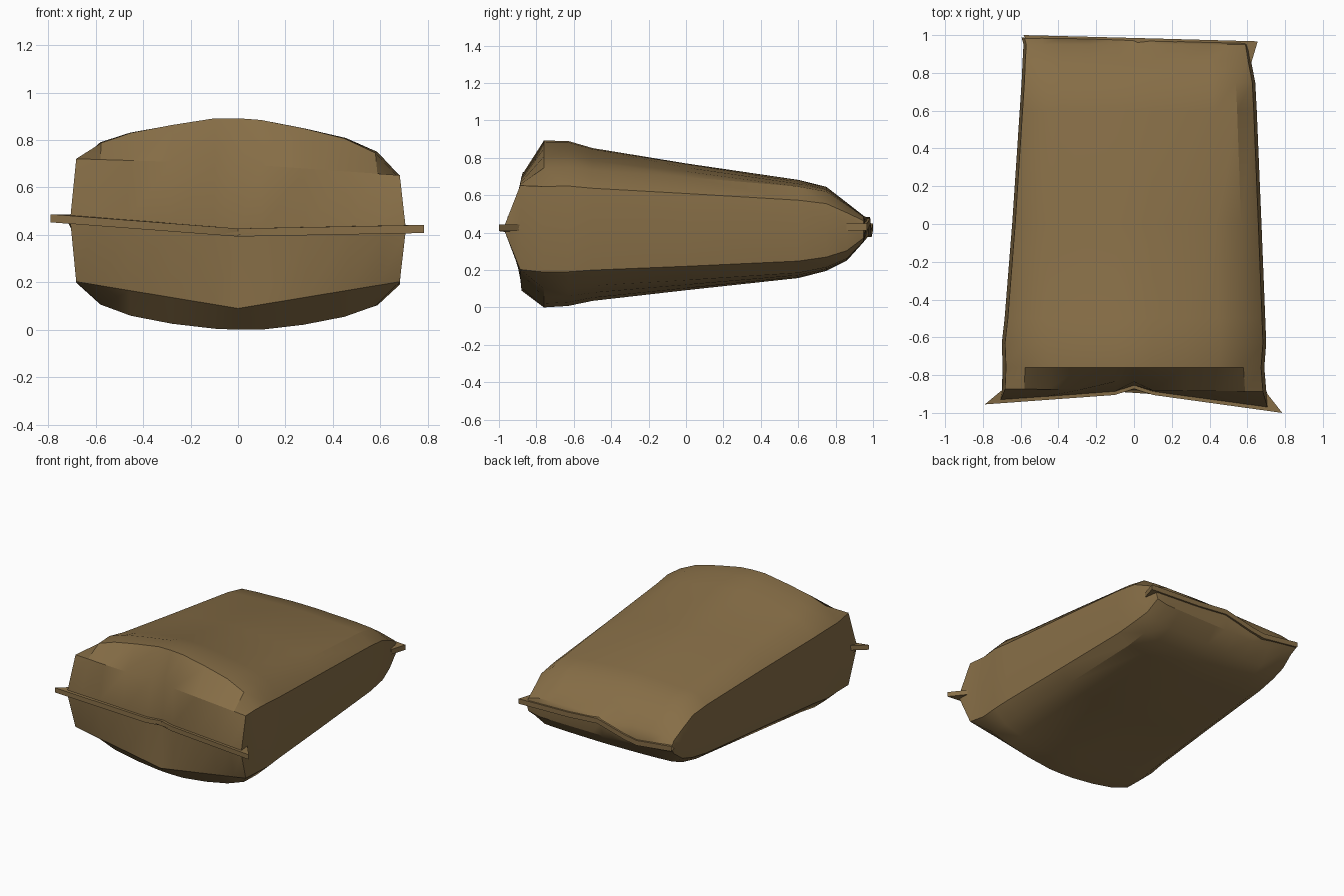
import bpy, bmesh, math

if "Cube" in bpy.data.objects:
    bpy.data.objects.remove(bpy.data.objects["Cube"])

mat = bpy.data.materials.new("burlap")
mat.diffuse_color = (0.24, 0.155, 0.062, 1)
mat.use_nodes = True
mat.node_tree.nodes["Principled BSDF"].inputs["Base Color"].default_value = mat.diffuse_color


def lerp_table(table, x):
    """Piecewise linear lookup in (x, value) pairs."""
    if x <= table[0][0]:
        return table[0][1]
    for (a, va), (b, vb) in zip(table, table[1:]):
        if x <= b:
            return va + (vb - va) * (x - a) / (b - a)
    return table[-1][1]


def finish(bm, name, angle):
    bmesh.ops.recalc_face_normals(bm, faces=bm.faces)
    me = bpy.data.meshes.new(name)
    bm.to_mesh(me)
    bm.free()
    ob = bpy.data.objects.new(name, me)
    bpy.context.collection.objects.link(ob)
    me.materials.append(mat)
    bpy.ops.object.select_all(action='DESELECT')
    ob.select_set(True)
    bpy.context.view_layer.objects.active = ob
    bpy.ops.object.shade_smooth_by_angle(angle=math.radians(angle))
    return ob


# seam curves: y and z along x, at the front mouth and the back end
FRONT_Y = [(-0.79, -0.955), (-0.1, -0.905), (0, -0.872), (0.1, -0.905), (0.785, -1.0)]
FRONT_Z = [(-0.79, 0.47), (0, 0.41), (0.785, 0.425)]
BACK_Y = [(-0.585, 1.0), (0, 0.985), (0.655, 0.967)]
BACK_Z = [(-0.585, 0.43), (-0.3, 0.395), (-0.2, 0.41), (0.02, 0.465), (0.25, 0.445), (0.655, 0.43)]

# cross-section: x fraction, upper and lower height fraction at the fat end
SECTION = [(-1, 0.0, 0.0), (-0.975, 0.58, 0.53), (-0.83, 0.78, 0.75), (-0.65, 0.87, 0.86),
           (-0.4, 0.94, 0.94), (-0.14, 1, 0.99), (0, 1, 1), (0.14, 0.985, 1), (0.4, 0.91, 0.95),
           (0.65, 0.82, 0.87), (0.84, 0.69, 0.76), (0.975, 0.48, 0.55), (1, 0.0, 0.0)]

# stations: y, left width, right width, top z, bottom z, flatness of the panels
STATIONS = [(-0.76, 0.695, 0.69, 0.892, 0.0, 0), (-0.63, 0.70, 0.70, 0.89, 0.008, 0.05),
            (-0.5, 0.685, 0.695, 0.852, 0.035, 0.15), (0, 0.645, 0.675, 0.77, 0.092, 0.4),
            (0.6, 0.605, 0.65, 0.682, 0.157, 0.7), (0.75, 0.595, 0.642, 0.645, 0.195, 0.8),
            (0.86, 0.59, 0.62, 0.56, 0.25, 0.9), (0.95, 0.585, 0.605, 0.49, 0.35, 0.95)]
MID = 0.42


def ring_points(fn):
    """Closed ring: upper points left to right, then lower points back."""
    n = len(SECTION)
    return [fn(i, True) for i in range(n)] + [fn(i, False) for i in range(n - 2, 0, -1)]


def body_point(st):
    y, wl, wr, top, bot, flat = st

    def fn(i, upper):
        fx, fu, fl = SECTION[i]
        f = fu if upper else fl
        if 0 < f and abs(fx) < 0.9:
            f += (1 - f) * flat * 0.8
        elif f:
            f += 0.15 * flat
        x = fx * (wl if fx < 0 else wr)
        return (x, y, MID + f * ((top if upper else bot) - MID))
    return fn


def front_edge(i, upper):
    """Rim of the front face, pinched at the middle."""
    x = SECTION[i][0] * 0.70
    y = -0.88 - 0.01 * x + (0.045 if upper and -0.15 < x < 0.05 else 0)
    if abs(SECTION[i][0]) == 1:
        return (x, -0.88, MID)
    z = 0.68 - 0.035 * x / 0.69 + 0.02 * (1 - abs(x)) if upper else 0.09 + 0.165 * abs(x)
    return (x, y, z)


def front_seam(i, upper):
    x = SECTION[i][0] * 0.725
    side = 0 if abs(SECTION[i][0]) == 1 else 0.012
    return (x, lerp_table(FRONT_Y, x) + 0.018, lerp_table(FRONT_Z, x) + (side if upper else -side))


def back_seam(i, upper):
    x = SECTION[i][0] * 0.595
    side = 0 if abs(SECTION[i][0]) == 1 else 0.016
    return (x, lerp_table(BACK_Y, x) - 0.012, lerp_table(BACK_Z, x) + (side if upper else -side))


# stuffed sack body: loft from front seam to back seam
bm = bmesh.new()
rings = [ring_points(f) for f in [front_seam, front_edge] + [body_point(s) for s in STATIONS] + [back_seam]]
vr = [[bm.verts.new(p) for p in r] for r in rings]
for a, b in zip(vr, vr[1:]):
    for i in range(len(a)):
        j = (i + 1) % len(a)
        bm.faces.new((a[i], a[j], b[j], b[i]))
bm.faces.new(vr[0])
bm.faces.new(vr[-1])
finish(bm, "sack_body", 28)


def seam_strip(name, xs, ytab, ztab, inner, thick):
    """Flat sewn ribbon following the seam, with pointed corner ears."""
    bm = bmesh.new()
    prev = None
    for x in xs:
        y, z = lerp_table(ytab, x), lerp_table(ztab, x)
        xi, yi = inner(x, y)
        cur = [bm.verts.new(p) for p in ((x, y, z - thick), (x, y, z + thick),
                                         (xi, yi, z + thick), (xi, yi, z - thick))]
        if prev:
            for k in range(4):
                m = (k + 1) % 4
                bm.faces.new((prev[k], prev[m], cur[m], cur[k]))
        else:
            bm.faces.new(cur)
        prev = cur
    bm.faces.new(prev)
    finish(bm, name, 25)


# sewn mouth ribbon at the front and hem at the back
seam_strip("front_seam", [-0.79, -0.6, -0.35, -0.1, 0, 0.1, 0.35, 0.6, 0.785], FRONT_Y, FRONT_Z,
           lambda x, y: (x * 0.87, max(y + 0.06, -0.87)), 0.017)
seam_strip("back_seam", [-0.585, -0.45, -0.3, -0.2, 0.02, 0.25, 0.5, 0.655], BACK_Y, BACK_Z,
           lambda x, y: (x * 0.95, y - (0.11 if x > 0.6 else 0.05)), 0.018)
